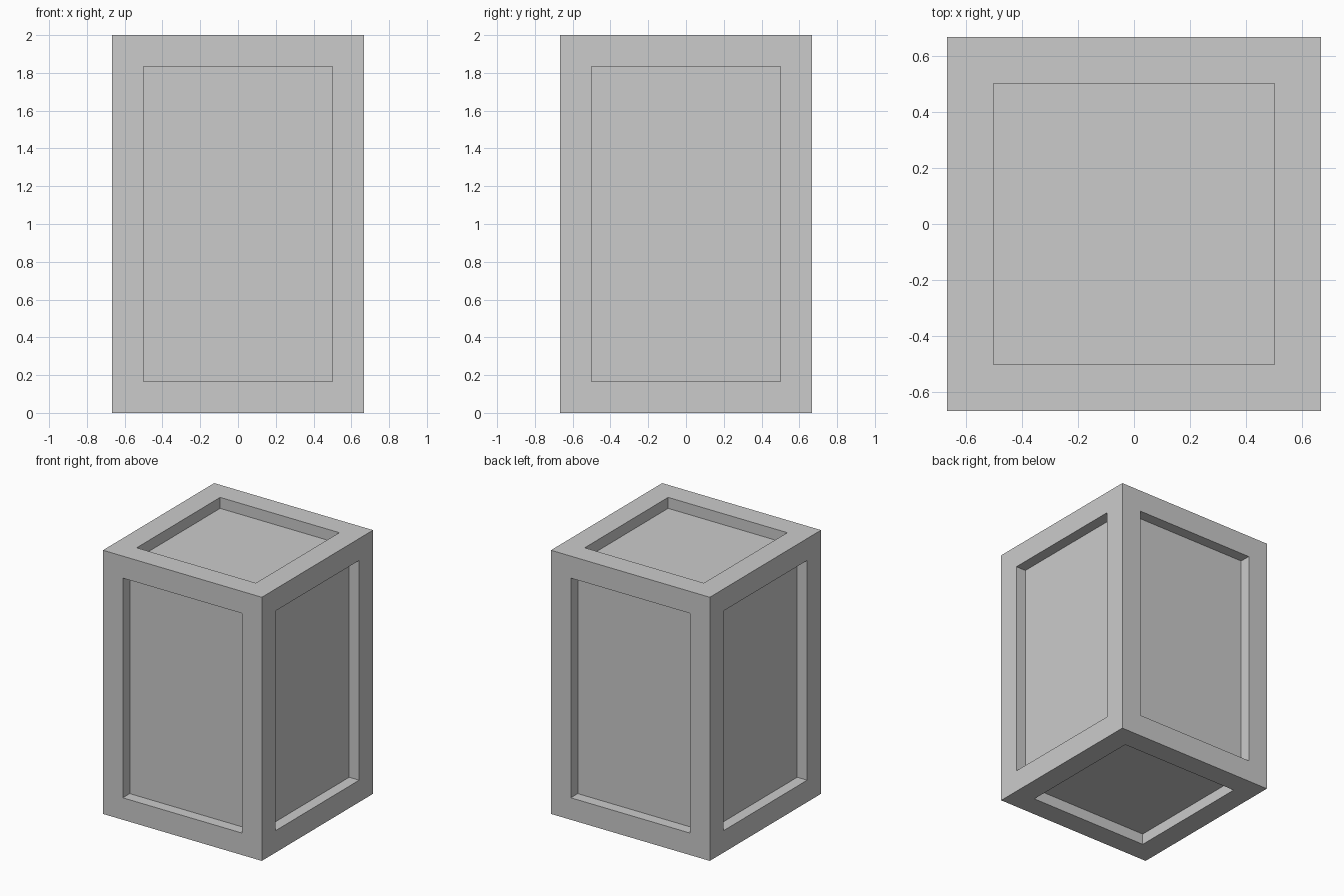
import bpy, bmesh
from mathutils import Matrix

if "Cube" in bpy.data.objects:
    bpy.data.objects.remove(bpy.data.objects["Cube"])

HEIGHT = 2.0
WIDTH = HEIGHT * 2 / 3
BORDER = WIDTH / 8      # frame width around each panel
DEPTH = WIDTH / 16      # panel recess

# Crate body standing on the ground
bm = bmesh.new()
bmesh.ops.create_cube(bm, size=1.0, matrix=Matrix.Translation((0, 0, HEIGHT / 2))
                      @ Matrix.Diagonal((WIDTH, WIDTH, HEIGHT, 1)))
bm.normal_update()
panels = bm.faces[:]

# Frame border on all six sides
bmesh.ops.inset_individual(bm, faces=panels, thickness=BORDER, use_even_offset=True)

# Straight-walled recessed panels
bm.normal_update()
for face in bmesh.ops.extrude_discrete_faces(bm, faces=panels)["faces"]:
    face.normal_update()
    bmesh.ops.translate(bm, verts=face.verts[:], vec=face.normal * -DEPTH)
bm.normal_update()

mesh = bpy.data.meshes.new("panelled_crate")
bm.to_mesh(mesh)
bm.free()
crate = bpy.data.objects.new("panelled_crate", mesh)
bpy.context.collection.objects.link(crate)
